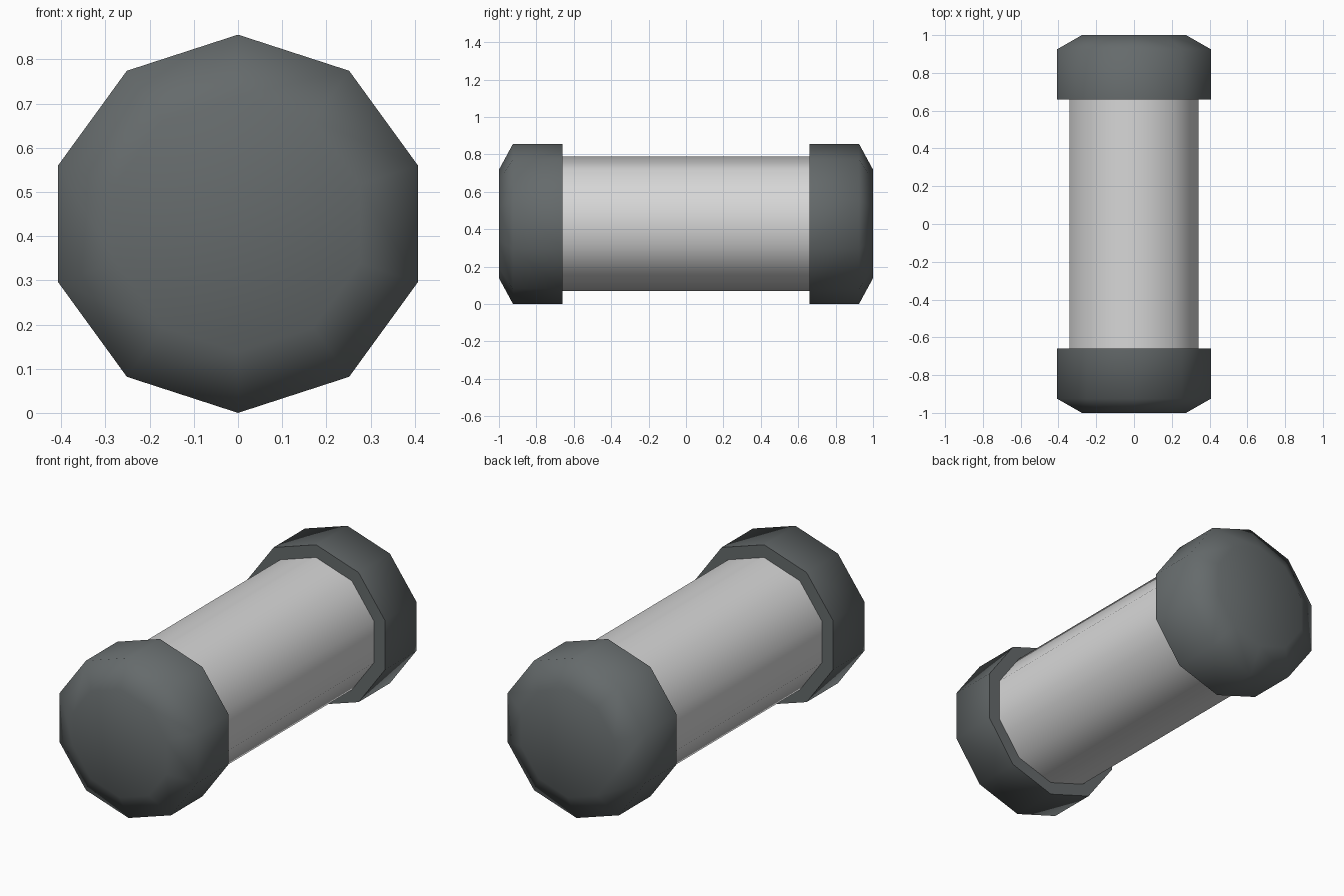
import bpy, bmesh, math

if "Cube" in bpy.data.objects:
    bpy.data.objects.remove(bpy.data.objects["Cube"])

SIDES = 10
CENTRE_Z = 0.428


def material(name, rgb):
    m = bpy.data.materials.new(name)
    m.diffuse_color = (*rgb, 1)
    m.use_nodes = True
    m.node_tree.nodes["Principled BSDF"].inputs["Base Color"].default_value = m.diffuse_color
    return m


def lathe(name, profile, mat, angle):
    """Revolve (y, radius) rings about the y axis, with flat end faces."""
    bm = bmesh.new()
    rings = []
    for y, r in profile:
        ring = []
        for i in range(SIDES):
            a = math.pi / 2 + 2 * math.pi * i / SIDES
            ring.append(bm.verts.new((r * math.cos(a), y, CENTRE_Z + r * math.sin(a))))
        rings.append(ring)
    for a, b in zip(rings, rings[1:]):
        for i in range(SIDES):
            j = (i + 1) % SIDES
            bm.faces.new((a[i], a[j], b[j], b[i]))
    bm.faces.new(rings[0])
    bm.faces.new(rings[-1])
    bmesh.ops.recalc_face_normals(bm, faces=bm.faces)
    me = bpy.data.meshes.new(name)
    bm.to_mesh(me)
    bm.free()
    me.materials.append(mat)
    ob = bpy.data.objects.new(name, me)
    bpy.context.collection.objects.link(ob)
    bpy.ops.object.select_all(action='DESELECT')
    ob.select_set(True)
    bpy.context.view_layer.objects.active = ob
    bpy.ops.object.shade_smooth_by_angle(angle=math.radians(angle))
    return ob


dark = material("dark grey", (0.13, 0.145, 0.148))
light = material("light grey", (0.68, 0.68, 0.68))

# Glass-like tube body, ends sunk slightly into the caps
lathe("tube", [(-0.70, 0.36), (0.70, 0.36)], light, 60)

# Chamfered end caps, front and back
for name, s in (("front_cap", -1), ("back_cap", 1)):
    lathe(name, [(s * 0.66, 0.428), (s * 0.925, 0.428), (s * 1.0, 0.29)], dark, 75)
